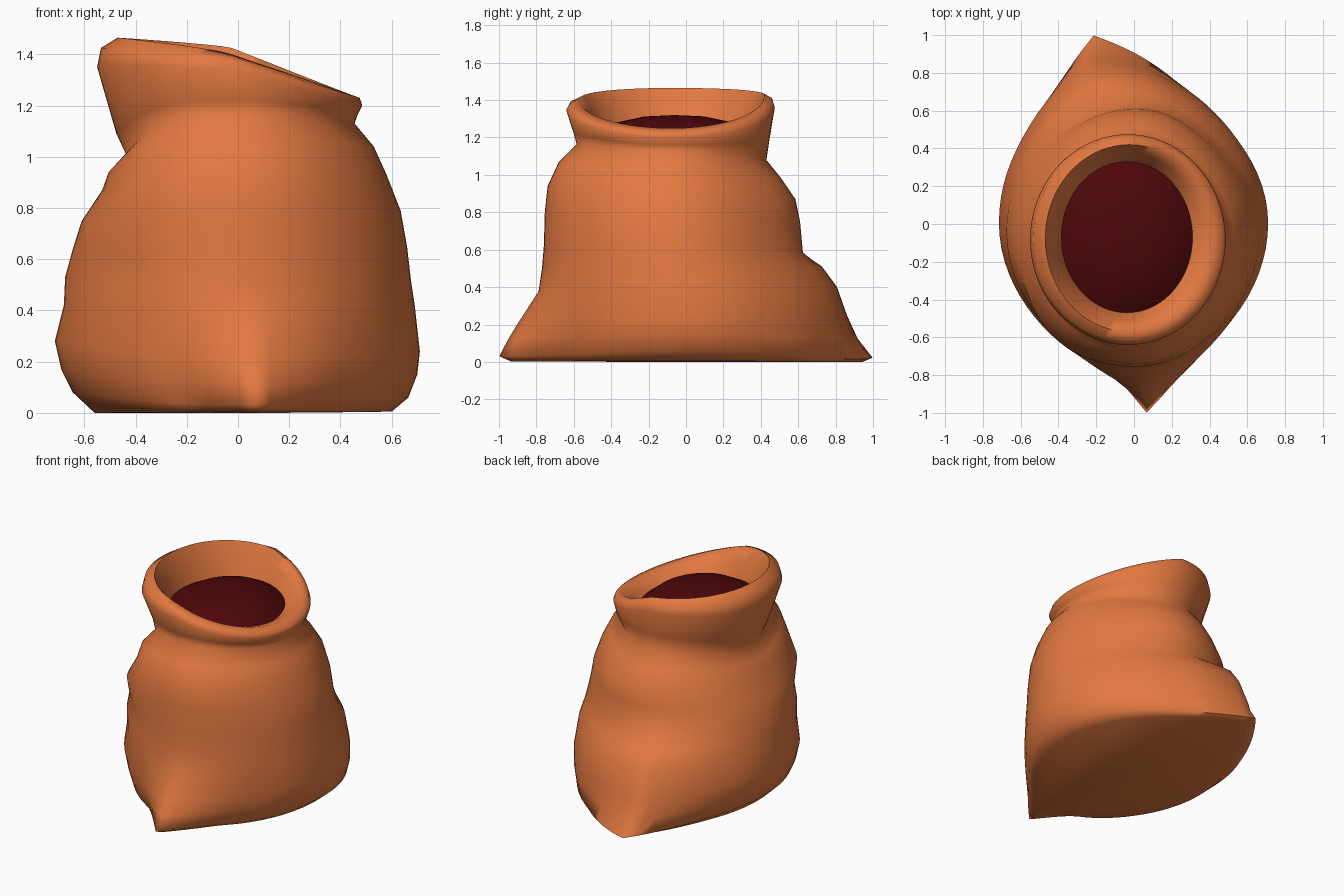
import bpy, bmesh, math

if "Cube" in bpy.data.objects:
    bpy.data.objects.remove(bpy.data.objects["Cube"])

SEG = 72

def material(name, col):
    m = bpy.data.materials.new(name)
    m.diffuse_color = (*col, 1)
    m.use_nodes = True
    m.node_tree.nodes["Principled BSDF"].inputs["Base Color"].default_value = m.diffuse_color
    return m

cloth = material("orange cloth", (0.76, 0.19, 0.052))
wine = material("dark red filling", (0.075, 0.002, 0.003))

# Sack rings: left x,z  right x,z  front y,z  back y,z
RINGS = [
    (-.56, 0, .60, .005, -.76, .003, .77, .0),
    (-.645, .08, .665, .06, -.77, .03, .81, .015),
    (-.69, .17, .70, .15, -.775, .12, .80, .12),
    (-.715, .28, .71, .24, -.78, .21, .79, .24),
    (-.68, .42, .69, .42, -.78, .38, .75, .40),
    (-.675, .53, .675, .52, -.77, .50, .68, .51),
    (-.645, .64, .66, .65, -.76, .62, .625, .585),
    (-.61, .75, .635, .79, -.755, .80, .61, .75),
    (-.53, .87, .58, .93, -.74, .94, .585, .87),
    (-.505, .94, .53, 1.04, -.68, 1.07, .51, .98),
    (-.435, 1.005, .455, 1.13, -.585, 1.165, .43, 1.08),
    (-.475, 1.09, .465, 1.16, -.60, 1.22, .445, 1.18),
    (-.55, 1.35, .485, 1.20, -.64, 1.35, .475, 1.36),
    (-.535, 1.425, .475, 1.23, -.62, 1.385, .46, 1.41),
    (-.47, 1.465, .42, 1.25, -.57, 1.40, .42, 1.425),
    (-.425, 1.37, .36, 1.235, -.51, 1.33, .375, 1.34),
    (-.385, 1.24, .31, 1.20, -.47, 1.22, .33, 1.23),
]
# How far the two bottom corners stick out: front, back, for the low rings
EARS = [(.18, .22), (.232, .235), (.18, .165), (.12, .12), (.01, .10), (0, .085)]

def ear(t, centre, before, after):
    d = t - math.radians(centre)
    w = before if d < 0 else after
    return max(0, 1 - abs(d) / w) ** 1.5

def ring_points(i):
    xl, zl, xr, zr, yf, zf, yb, zb = RINGS[i]
    cx, rx, cy, ry = (xl + xr) / 2, (xr - xl) / 2, (yf + yb) / 2, (yb - yf) / 2
    ef, eb = EARS[i] if i < len(EARS) else (0, 0)
    pts = []
    for k in range(SEG):
        t = 2 * math.pi * k / SEG
        c, s = math.cos(t), math.sin(t)
        # the neck dips sharply on the left, the rim slopes evenly
        if i >= 12:
            p = .75 if c < 0 else 1.0
        else:
            p = 3.5 if c < 0 and i >= 8 else 2
        w = abs(c) ** p
        z = w * (zr if c > 0 else zl) + (1 - w) * (zb if s > 0 else zf)
        # flatter sides on the diagonals, fuller shoulder at front left
        f = 1
        if i < 11:
            if s > 0:
                a = -.05 if c > 0 else 0
            else:
                a = -.02 if c > 0 else (-.03 if i < 7 else .04)
            f += a * math.sin(2 * t) ** 2
        y = cy + ry * s * f
        wide = 1 + .2 * i
        if s > 0:
            y += eb * ear(t, 110, .75, .75)
        else:
            y -= ef * ear(t, 275, .33 * wide, .5 * wide)
        pts.append((cx + rx * c * f, y, max(z, 0)))
    return pts

def finish(bm, name, mat):
    bmesh.ops.recalc_face_normals(bm, faces=bm.faces)
    me = bpy.data.meshes.new(name)
    bm.to_mesh(me)
    bm.free()
    ob = bpy.data.objects.new(name, me)
    bpy.context.collection.objects.link(ob)
    me.materials.append(mat)
    bpy.ops.object.select_all(action='DESELECT')
    ob.select_set(True)
    bpy.context.view_layer.objects.active = ob
    bpy.ops.object.shade_smooth_by_angle(angle=math.radians(75))
    return ob

def bridge(bm, loops):
    for a, b in zip(loops, loops[1:]):
        for k in range(SEG):
            n = (k + 1) % SEG
            bm.faces.new((a[k], a[n], b[n], b[k]))

# Sack body with folded-in rim
bm = bmesh.new()
loops = [[bm.verts.new(p) for p in ring_points(i)] for i in range(len(RINGS))]
bridge(bm, loops)
bm.faces.new(loops[0][::-1])
finish(bm, "sack", cloth)

# Gently domed filling inside the mouth
bm = bmesh.new()
edge = ring_points(len(RINGS) - 1)
top = (-.04, -.06, 1.32)
loops = []
for f, lift in ((1, 0), (.75, .6), (.4, .92)):
    loops.append([bm.verts.new((top[0] + (x - top[0]) * f, top[1] + (y - top[1]) * f,
                                z + (top[2] - z) * lift)) for x, y, z in edge])
bridge(bm, loops)
mid = bm.verts.new(top)
for k in range(SEG):
    bm.faces.new((loops[-1][k], loops[-1][(k + 1) % SEG], mid))
ob = finish(bm, "filling", wine)
if ob.data.polygons[0].normal.z < 0:
    ob.data.flip_normals()
